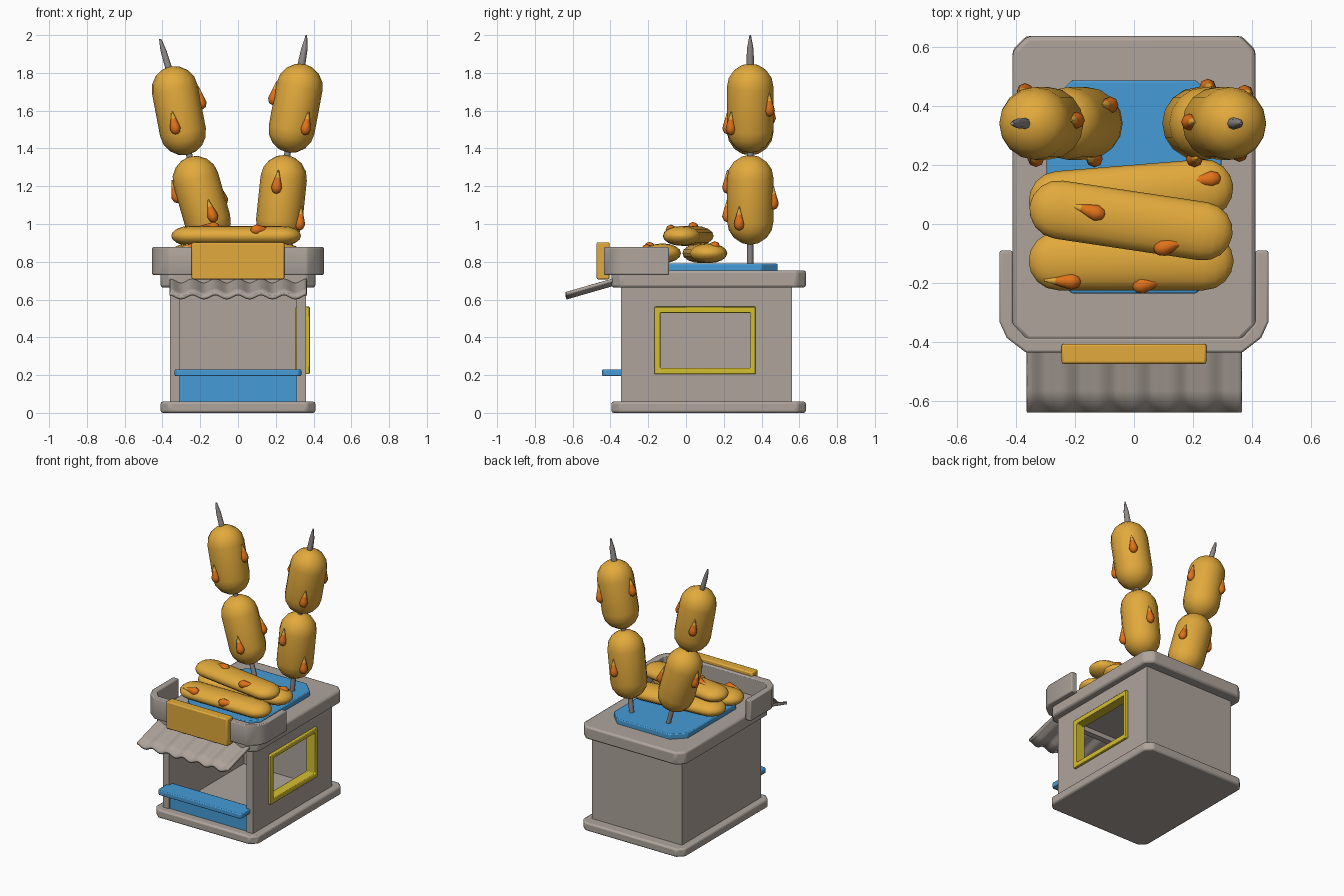
import bpy, bmesh, math
from mathutils import Matrix, Vector

if "Cube" in bpy.data.objects:
    bpy.data.objects.remove(bpy.data.objects["Cube"])


def mat(name, r, g, b):
    m = bpy.data.materials.new(name)
    m.diffuse_color = (r, g, b, 1)
    m.use_nodes = True
    m.node_tree.nodes["Principled BSDF"].inputs["Base Color"].default_value = m.diffuse_color
    return m


GREY = mat("warm grey", 0.42, 0.37, 0.33)
BLUE = mat("blue", 0.06, 0.33, 0.68)
MUSTARD = mat("mustard", 0.76, 0.40, 0.045)
ORANGE = mat("orange", 0.75, 0.17, 0.01)
YELLOW = mat("frame yellow", 0.66, 0.52, 0.03)
PALE = mat("pale yellow", 0.66, 0.53, 0.18)
GOLD = mat("gold", 0.66, 0.45, 0.10)
STEEL = mat("steel grey", 0.28, 0.26, 0.25)


def finish(name, bm, mats, bevel=0, angle=40):
    bmesh.ops.recalc_face_normals(bm, faces=bm.faces)
    me = bpy.data.meshes.new(name)
    bm.to_mesh(me)
    bm.free()
    for m in mats:
        me.materials.append(m)
    for p in me.polygons:
        p.use_smooth = True
    me.set_sharp_from_angle(angle=math.radians(angle))
    ob = bpy.data.objects.new(name, me)
    bpy.context.collection.objects.link(ob)
    if bevel:
        b = ob.modifiers.new("bevel", 'BEVEL')
        b.width, b.segments, b.limit_method = bevel, 2, 'ANGLE'
    return ob


def extrude(name, pts, z0, z1, m, bevel=0):
    """Footprint polygon raised from z0 to z1."""
    bm = bmesh.new()
    f = bm.faces.new([bm.verts.new((x, y, z0)) for x, y in pts])
    r = bmesh.ops.extrude_face_region(bm, geom=[f])
    vs = [v for v in r['geom'] if isinstance(v, bmesh.types.BMVert)]
    bmesh.ops.translate(bm, verts=vs, vec=(0, 0, z1 - z0))
    return finish(name, bm, [m], bevel)


def plate(name, x0, x1, y0, y1, z0, z1, m, c=0, bevel=0):
    """Box with corners cut by c."""
    if c:
        pts = [(x0 + c, y0), (x1 - c, y0), (x1, y0 + c), (x1, y1 - c),
               (x1 - c, y1), (x0 + c, y1), (x0, y1 - c), (x0, y0 + c)]
    else:
        pts = [(x0, y0), (x1, y0), (x1, y1), (x0, y1)]
    return extrude(name, pts, z0, z1, m, bevel)


def ring_wall(name, x0, x1, outer, inner, m, bevel=0):
    """Rectangular ring in the y-z plane, between x0 and x1."""
    bm = bmesh.new()
    loops = []
    for x in (x0, x1):
        for a, b, c, d in (outer, inner):
            loops.append([bm.verts.new((x, y, z)) for y, z in ((a, c), (b, c), (b, d), (a, d))])
    for p, q in ((0, 1), (2, 3), (0, 2), (1, 3)):
        for i in range(4):
            j = (i + 1) % 4
            bm.faces.new((loops[p][i], loops[p][j], loops[q][j], loops[q][i]))
    return finish(name, bm, [m], bevel)


def loft(name, rings, mats, mtx=Matrix(), segs=16, rule=None, angle=60):
    """Round rings (x, y, z, radius) joined along z, with closed ends."""
    bm = bmesh.new()
    loops = [[bm.verts.new((x + r * math.cos(2 * math.pi * i / segs),
                            y + r * math.sin(2 * math.pi * i / segs), z))
              for i in range(segs)] for x, y, z, r in rings]
    for k in range(len(loops) - 1):
        for i in range(segs):
            j = (i + 1) % segs
            f = bm.faces.new((loops[k][i], loops[k][j], loops[k + 1][j], loops[k + 1][i]))
            if rule:
                f.material_index = rule(k)
    bm.faces.new(loops[0])
    f = bm.faces.new(loops[-1])
    if rule:
        f.material_index = rule(len(loops))
    bm.transform(mtx)
    return finish(name, bm, mats, angle=angle)


def capsule(name, half, r, mtx):
    arc = [math.radians(a) for a in (4, 22.5, 45, 67.5, 90)]
    rings = [(0, 0, -half - r * math.cos(a), r * math.sin(a)) for a in arc]
    rings += [(0, 0, -z, q) for _, _, z, q in reversed(rings)]
    return loft(name, rings, [MUSTARD], mtx)


def drop(name, mtx):
    """Sauce drip: round bulb at the origin, pointed tip along +z."""
    prof = [(-0.03, 0.006), (-0.022, 0.02), (0, 0.029), (0.022, 0.024),
            (0.055, 0.014), (0.095, 0.003)]
    loft(name, [(0, 0, z, r) for z, r in prof], [ORANGE, MUSTARD], mtx, 8,
         lambda k: int(k >= 4))


# kiosk base, walls and roof
plate("base", -0.41, 0.41, -0.395, 0.635, 0, 0.06, GREY, 0.045, 0.012)
plate("left_wall", -0.36, -0.31, -0.343, 0.56, 0.05, 0.68, GREY)
plate("back_wall", -0.31, 0.31, 0.51, 0.56, 0.05, 0.68, GREY)
plate("front_header", -0.31, 0.31, -0.343, -0.30, 0.63, 0.68, GREY)
hole = (-0.14, 0.345, 0.235, 0.535)
ring_wall("right_wall", 0.31, 0.36, (-0.343, 0.56, 0.05, 0.68), hole, GREY)
ring_wall("window_frame", 0.305, 0.38, (-0.167, 0.369, 0.205, 0.562),
          (-0.136, 0.342, 0.238, 0.53), YELLOW, 0.005)
plate("roof", -0.41, 0.41, -0.395, 0.635, 0.663, 0.755, GREY, 0.05, 0.014)

# serving counter
plate("counter_panel", -0.312, 0.312, -0.335, -0.30, 0.05, 0.2, BLUE)
plate("counter_shelf", -0.335, 0.335, -0.445, -0.30, 0.195, 0.23, BLUE, 0.015, 0.006)

# raised band around the roof front
half = [(-0.455, -0.09), (-0.455, -0.33), (-0.43, -0.385), (-0.365, -0.435)]
inner = [(-0.365, -0.385), (-0.41, -0.335), (-0.41, -0.09)]
flip = lambda pts: [(-x, y) for x, y in reversed(pts)]
extrude("roof_band", half + flip(half) + flip(inner) + inner, 0.73, 0.878, GREY, 0.007)

# blank sign, paler toward the top
sign = plate("sign", -0.245, 0.245, -0.473, -0.405, 0.707, 0.903, GOLD, 0, 0.008)
bm = bmesh.new()
bm.from_mesh(sign.data)
for z in (0.77, 0.835):
    bmesh.ops.bisect_plane(bm, geom=bm.verts[:] + bm.edges[:] + bm.faces[:],
                           plane_co=(0, 0, z), plane_no=(0, 0, 1))
for f in bm.faces:
    z = f.calc_center_median().z
    f.material_index = 0 if z < 0.77 else 1 if z < 0.835 else 2
bm.to_mesh(sign.data)
bm.free()
sign.data.materials.clear()
for m in (MUSTARD, GOLD, PALE):
    sign.data.materials.append(m)

# corrugated awning
bm = bmesh.new()
NX, NY = 48, 4
grid = []
for j in range(NY + 1):
    t = j / NY
    grid.append([bm.verts.new((-0.362 + 0.726 * i / NX, -0.34 - 0.295 * t,
                               0.705 - 0.085 * t + 0.011 * math.cos(12 * math.pi * i / NX)))
                 for i in range(NX + 1)])
for j in range(NY):
    for i in range(NX):
        bm.faces.new((grid[j][i], grid[j][i + 1], grid[j + 1][i + 1], grid[j + 1][i]))
awning = finish("awning", bm, [GREY])
s = awning.modifiers.new("thickness", 'SOLIDIFY')
s.thickness, s.offset = 0.018, 0

# tray on the roof
plate("tray", -0.295, 0.295, -0.235, 0.485, 0.745, 0.79, BLUE, 0.085, 0.006)

# three flattened sausages lying on the tray: y, z, turn in degrees
for i, (y, z, a) in enumerate([(-0.125, 0.845, 0), (0.10, 0.845, 4.7), (0.012, 0.937, -8.5)]):
    m = (Matrix.Translation((-0.01, y, z)) @ Matrix.Rotation(math.radians(a), 4, 'Z')
         @ Matrix.Diagonal((1, 1, 0.53, 1)) @ Matrix.Rotation(math.pi / 2, 4, 'Y'))
    capsule(f"lying_sausage_{i + 1}", 0.247, 0.099, m)

# drips on the lying sausages: x, y, z, tip direction
for i, (x, y, z, a) in enumerate([(-0.127, 0.037, 0.982, 162), (0.097, -0.08, 0.968, 16),
                                  (0.263, 0.152, 0.88, 185), (-0.21, -0.193, 0.877, 178),
                                  (0.025, -0.207, 0.865, 12)]):
    drop(f"lying_drip_{i + 1}", Matrix.Translation((x, y, z))
         @ Matrix.Rotation(math.radians(a), 4, 'Z') @ Matrix.Rotation(math.pi / 2, 4, 'Y'))

# skewered sausages: name, x, z, tilt, drips (angle, height)
for name, x, z, tilt, drips in [
        ("upper_left", -0.313, 1.60, -10.8, [(-107, -0.09), (5, 0.015), (120, -0.03)]),
        ("lower_left", -0.192, 1.127, -16, [(-75, -0.1), (170, 0.05), (30, -0.03)]),
        ("upper_right", 0.305, 1.613, 10.5, [(178, 0.025), (-55, -0.1), (55, 0.0)]),
        ("lower_right", 0.23, 1.128, 6, [(-105, 0.06), (-28, -0.12), (80, -0.02)])]:
    m = Matrix.Translation((x, 0.34, z)) @ Matrix.Rotation(math.radians(tilt), 4, 'Y')
    capsule(name + "_sausage", 0.115, 0.123, m)
    for i, (a, h) in enumerate(drips):
        a = math.radians(a)
        pos = Vector((0.124 * math.cos(a), 0.124 * math.sin(a), h))
        drop(f"{name}_drip_{i + 1}", m @ Matrix.Translation(pos))

# bent skewers: x, z, radius up to the pointed tip
for name, path in [
        ("left_skewer", [(-0.09, 0.76, 0.017), (-0.257, 1.36, 0.017), (-0.365, 1.82, 0.019),
                         (-0.395, 1.92, 0.016), (-0.412, 1.98, 0.006)]),
        ("right_skewer", [(0.192, 0.76, 0.017), (0.262, 1.375, 0.017), (0.335, 1.84, 0.021),
                          (0.352, 1.93, 0.017), (0.362, 2.0, 0.004)])]:
    loft(name, [(x, 0.34, z, r) for x, z, r in path], [STEEL], segs=8)
